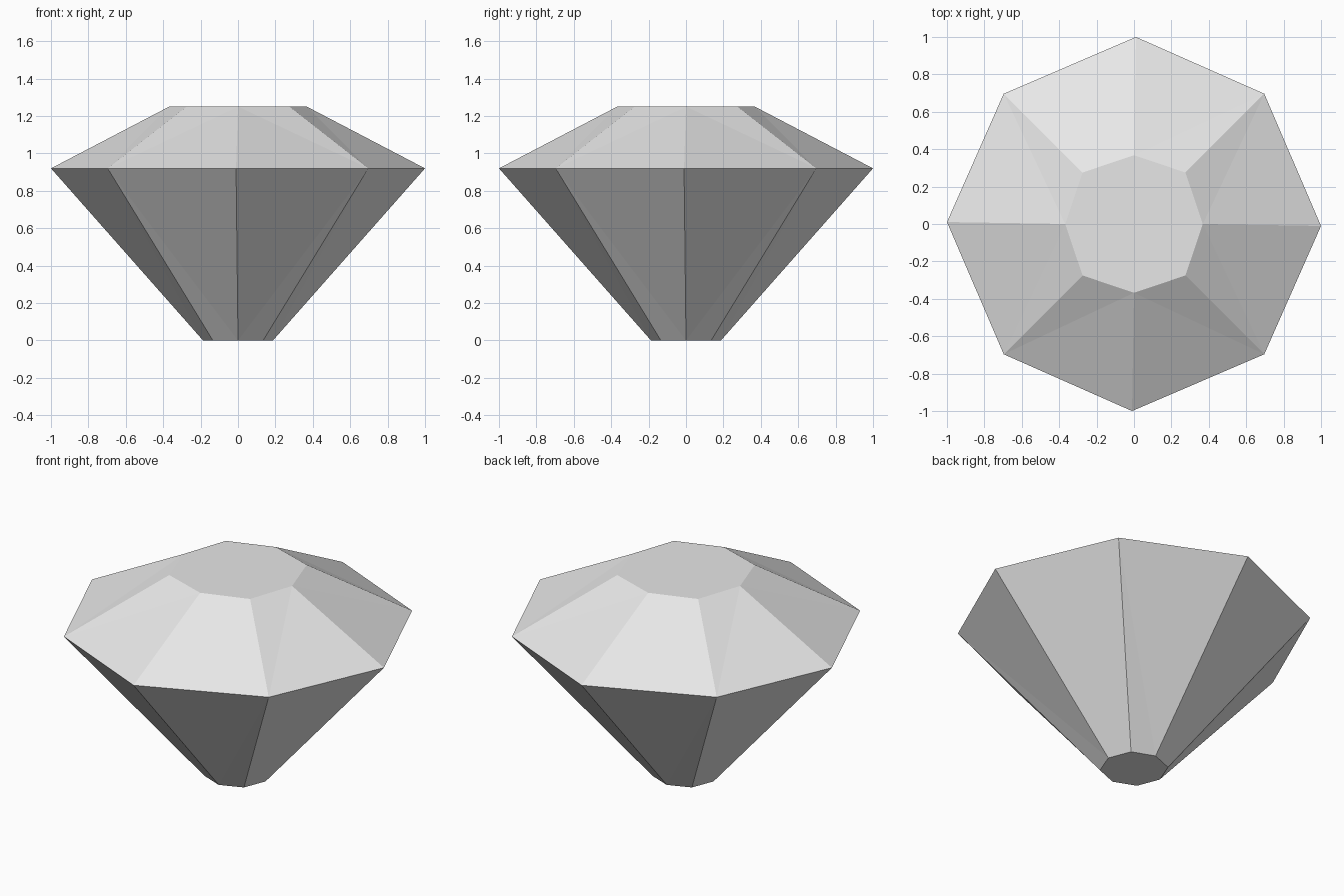
import bpy, bmesh, math

if "Cube" in bpy.data.objects:
    bpy.data.objects.remove(bpy.data.objects["Cube"])

# Single stone colour
stone = bpy.data.materials.new("pale_grey_stone")
stone.diffuse_color = (0.8, 0.8, 0.8, 1)
stone.use_nodes = True
stone.node_tree.nodes["Principled BSDF"].inputs["Base Color"].default_value = stone.diffuse_color

SIDES = 8
bm = bmesh.new()


def ring(z, r_axis, r_diag, twist=0.0):
    """Eight points; those on the axes and on the diagonals have their own radius."""
    verts = []
    for i in range(SIDES):
        on_axis = i % 2 == 0
        r = r_axis if on_axis else r_diag
        a = i * math.tau / SIDES + (math.radians(twist) if on_axis else 0)
        verts.append(bm.verts.new((r * math.cos(a), r * math.sin(a), z)))
    return verts


culet = ring(0.0, 0.187, 0.19)
girdle = ring(0.92, 1.0, 0.985, -0.6)
table = ring(1.25, 0.368, 0.389)


def facets(wide, narrow):
    """Split each side from the wide ring's diagonal corner to the narrow ring's axis corner."""
    for i in range(SIDES):
        j = (i + 1) % SIDES
        d, a = (i, j) if i % 2 else (j, i)
        bm.faces.new((wide[d], wide[a], narrow[a]))
        bm.faces.new((wide[d], narrow[a], narrow[d]))


# Crown above the girdle, pavilion below, flat caps at both ends
facets(girdle, table)
facets(girdle, culet)
bm.faces.new(table)
bm.faces.new(culet[::-1])
bmesh.ops.recalc_face_normals(bm, faces=bm.faces)

mesh = bpy.data.meshes.new("cut_gem")
bm.to_mesh(mesh)
bm.free()
mesh.materials.append(stone)
gem = bpy.data.objects.new("cut_gem", mesh)
bpy.context.collection.objects.link(gem)
